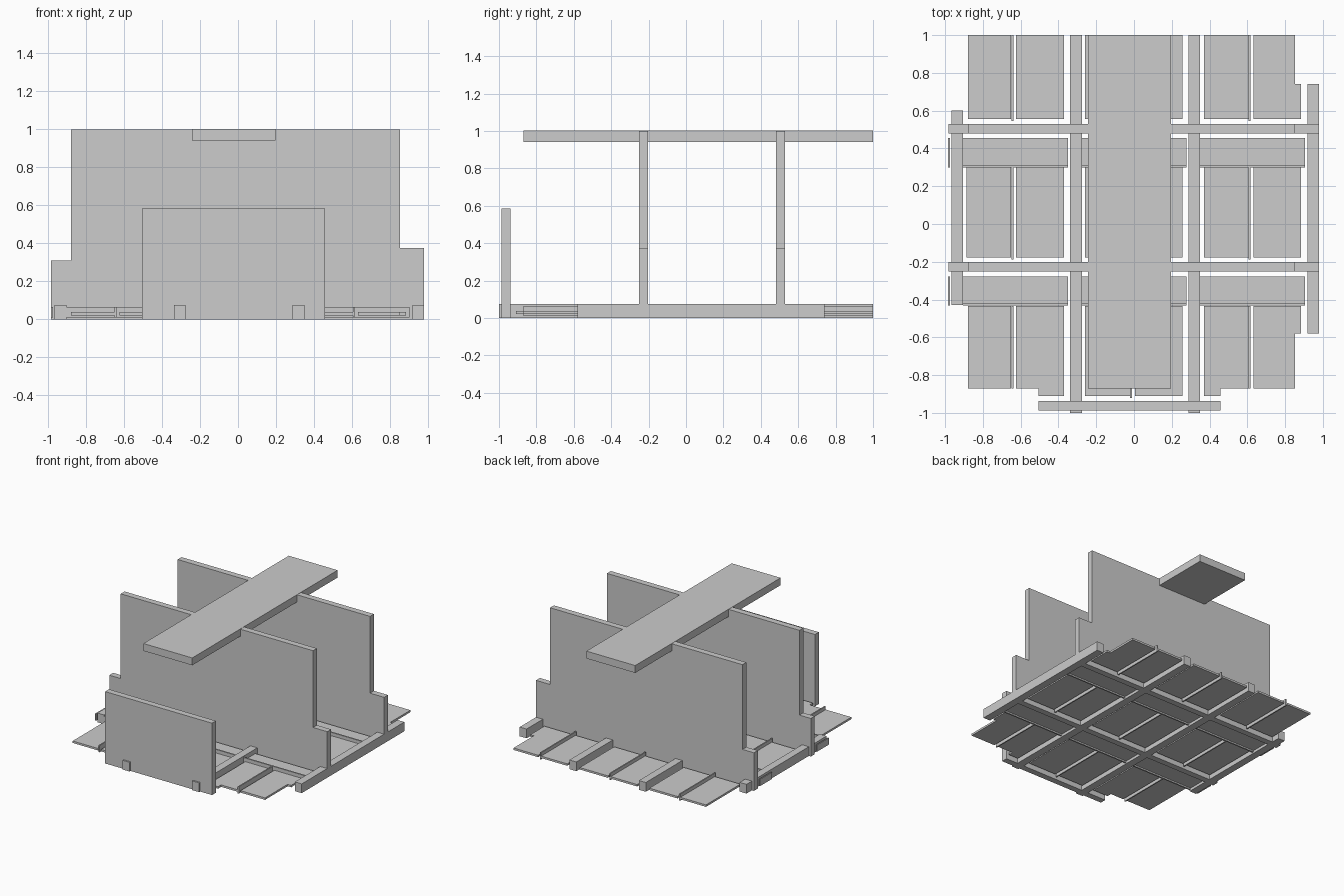
import bpy
import bmesh

old = bpy.data.objects.get("Cube")
if old:
    bpy.data.objects.remove(old, do_unlink=True)

grey = bpy.data.materials.new("plain grey")
grey.use_nodes = True
GREY = (0.604, 0.604, 0.604, 1)
grey.diffuse_color = GREY
grey.node_tree.nodes["Principled BSDF"].inputs["Base Color"].default_value = GREY


def extrude(name, points, offset):
    """Solid made from a flat outline pushed along an offset."""
    bm = bmesh.new()
    face = bm.faces.new([bm.verts.new(p) for p in points])
    ext = bmesh.ops.extrude_face_region(bm, geom=[face])
    moved = [v for v in ext["geom"] if isinstance(v, bmesh.types.BMVert)]
    bmesh.ops.translate(bm, verts=moved, vec=offset)
    bmesh.ops.recalc_face_normals(bm, faces=bm.faces)
    mesh = bpy.data.meshes.new(name)
    bm.to_mesh(mesh)
    bm.free()
    mesh.materials.append(grey)
    obj = bpy.data.objects.new(name, mesh)
    bpy.context.collection.objects.link(obj)
    return obj


def slab(name, x, y, z, notch=None):
    """Box over ranges x, y, z; notch = (side x, side y, cut x, cut y) removes a corner."""
    outline = []
    for i, j in ((0, 0), (1, 0), (1, 1), (0, 1)):
        px, py = x[i], y[j]
        if notch and (i, j) == notch[:2]:
            cx, cy = notch[2:]
            steps = [(px, cy), (cx, cy), (cx, py)]
            outline += steps if i == j else steps[::-1]
        else:
            outline.append((px, py))
    return extrude(name, [(a, b, z[0]) for a, b in outline], (0, 0, z[1] - z[0]))


# Floor beams running front to back
BEAM_Z = (0, 0.075)
slab("right_outer_beam", (-0.965, -0.904), (-0.43, 0.6), BEAM_Z)
slab("right_inner_beam", (-0.338, -0.276), (-1, 1), BEAM_Z)
slab("left_inner_beam", (0.288, 0.35), (-1, 1), BEAM_Z)
slab("left_outer_beam", (0.918, 0.98), (-0.58, 0.74), BEAM_Z)

# Two tall stepped cross walls
WALL = [(-0.983, 0), (0.98, 0), (0.98, 0.375), (0.853, 0.375),
        (0.853, 1), (-0.88, 1), (-0.88, 0.31), (-0.983, 0.31)]
for name, y in (("front_cross_wall", -0.252), ("back_cross_wall", 0.48)):
    extrude(name, [(px, y, pz) for px, pz in WALL], (0, 0.05, 0))

# Low front wall and the plank along the top
slab("front_wall", (-0.505, 0.457), (-0.987, -0.937), (0, 0.585))
slab("top_plank", (-0.243, 0.197), (-0.87, 1), (0.942, 1.002))

# Thin floor tiles in a three by three grid, each split by an upright rib
TILE_Z = (0.022, 0.038)
RIB_Z = (0.01, 0.065)
columns = {"right": (-0.887, -0.65, -0.624, -0.37),
           "middle": (-0.26, -0.022, 0.004, 0.257),
           "left": (0.37, 0.605, 0.632, 0.885)}
rows = {"back": (0.557, 1), "centre": (-0.177, 0.3), "front": (-0.91, -0.435)}

# Corners cut away where the floor outline steps in
notches = {("back", "left", 1): (1, 1, 0.853, 0.74),
           ("front", "right", 1): (0, 0, -0.505, -0.87),
           ("front", "left", 0): (1, 0, 0.457, -0.87),
           ("front", "left", 1): (1, 0, 0.853, -0.58)}

for row, (y0, y1) in rows.items():
    for col, (a, b, c, d) in columns.items():
        for half, (x0, x1) in enumerate(((a, b), (c, d))):
            start = y0
            outer = (col == "right" and half == 0) or (col == "left" and half == 1)
            if row == "front" and outer:
                start = -0.87
            if row != "centre" and col == "right" and half == 0:
                x0 = -0.88
            slab(f"{row}_{col}_tile_{half}", (x0, x1), (start, y1), TILE_Z,
                 notches.get((row, col, half)))
        rib_start = y0 - 0.012
        if row == "front" and col != "middle":
            rib_start = -0.87
        slab(f"{row}_{col}_rib", (b + 0.001, b + 0.011), (rib_start, y1), RIB_Z)

# Cross strips between the rows, each with an upright rib along its front edge
for row, y in (("back", 0.3), ("front", -0.432)):
    for col, x in (("right", (-0.904, -0.35)), ("middle", (-0.276, 0.277)),
                   ("left", (0.35, 0.904))):
        slab(f"{row}_{col}_strip", x, (y + 0.012, y + 0.155), TILE_Z)
        slab(f"{row}_{col}_strip_rib", x, (y, y + 0.012), RIB_Z)
    # Small upright rib outside the outer beam
    slab(f"{row}_end_rib", (-0.985, -0.975), (y, y + 0.155), RIB_Z)
